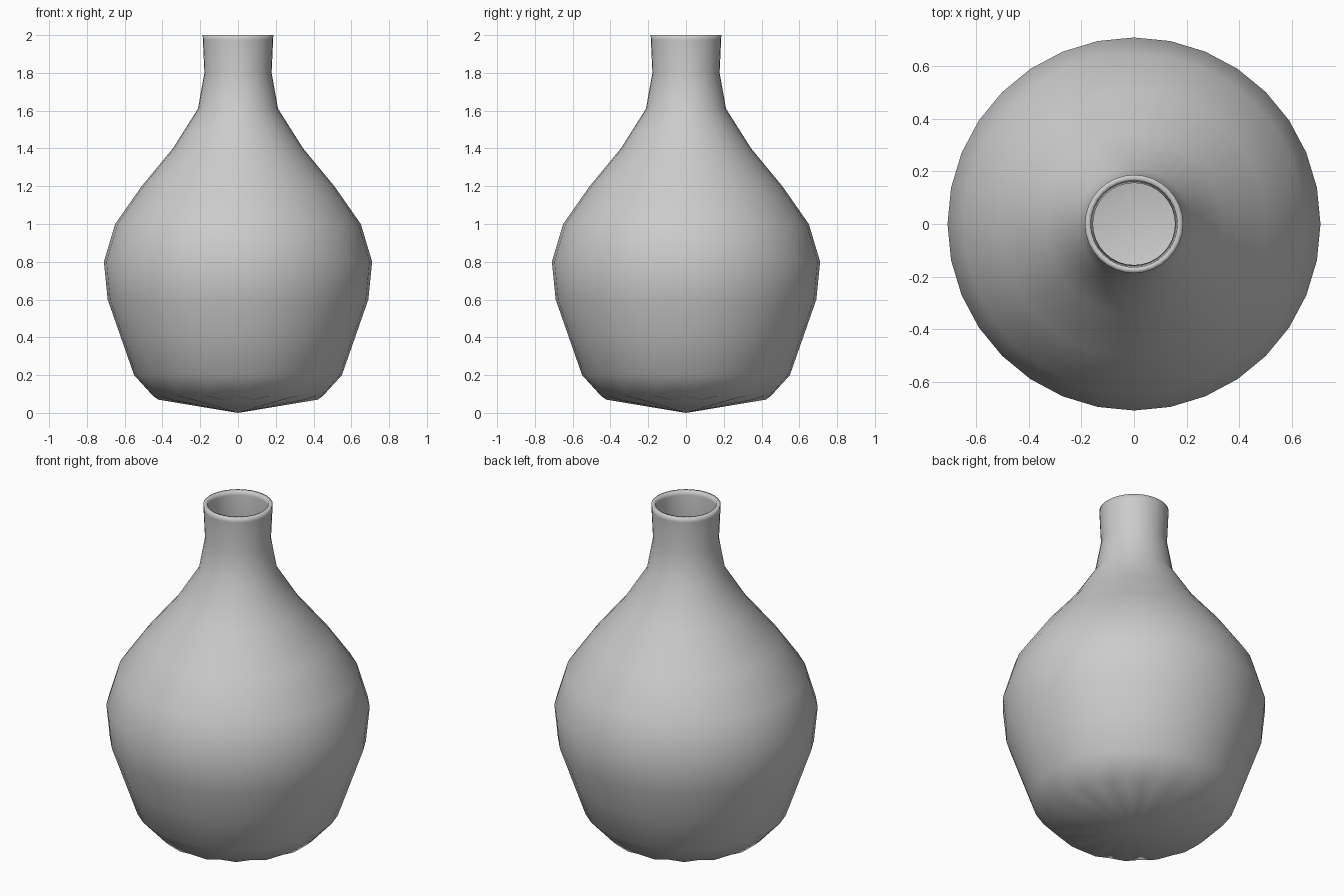
import bpy, bmesh, math

SIDES = 32
cube = bpy.data.objects.get("Cube")
if cube:
    bpy.data.objects.remove(cube, do_unlink=True)

# Clay colour
clay = bpy.data.materials.new("plain grey clay")
clay.use_nodes = True
colour = (0.6, 0.6, 0.6, 1)
clay.diffuse_color = colour
clay.node_tree.nodes["Principled BSDF"].inputs["Base Color"].default_value = colour

# Outer profile (radius, height) from foot to lip
profile = [(0.45, 0.09), (0.55, 0.2), (0.62, 0.4), (0.69, 0.6), (0.71, 0.8),
           (0.65, 1.0), (0.51, 1.2), (0.345, 1.4), (0.212, 1.61),
           (0.178, 1.8), (0.186, 1.975), (0.187, 2.0)]

bm = bmesh.new()
rings = []
for level, (radius, height) in enumerate(profile):
    ring = []
    for i in range(SIDES):
        angle = math.tau * i / SIDES
        # Gentle flutes around the foot
        dip = 0.02 if level == 0 and i % 2 else 0
        r = radius - dip
        ring.append(bm.verts.new((r * math.cos(angle), r * math.sin(angle), height - dip)))
    rings.append(ring)

# Body walls
for low, high in zip(rings, rings[1:]):
    for i in range(SIDES):
        j = (i + 1) % SIDES
        bm.faces.new((low[i], low[j], high[j], high[i]))

# Shallow pointed base
tip = bm.verts.new((0, 0, 0))
for i in range(SIDES):
    bm.faces.new((tip, rings[0][(i + 1) % SIDES], rings[0][i]))

for face in bm.faces:
    face.smooth = True
mesh = bpy.data.meshes.new("vase_body")
bm.to_mesh(mesh)
bm.free()
mesh.materials.append(clay)
vase = bpy.data.objects.new("vase_body", mesh)
bpy.context.collection.objects.link(vase)

# Wall thickness, grown inwards
wall = vase.modifiers.new("wall", "SOLIDIFY")
wall.thickness = 0.022
wall.offset = -1
